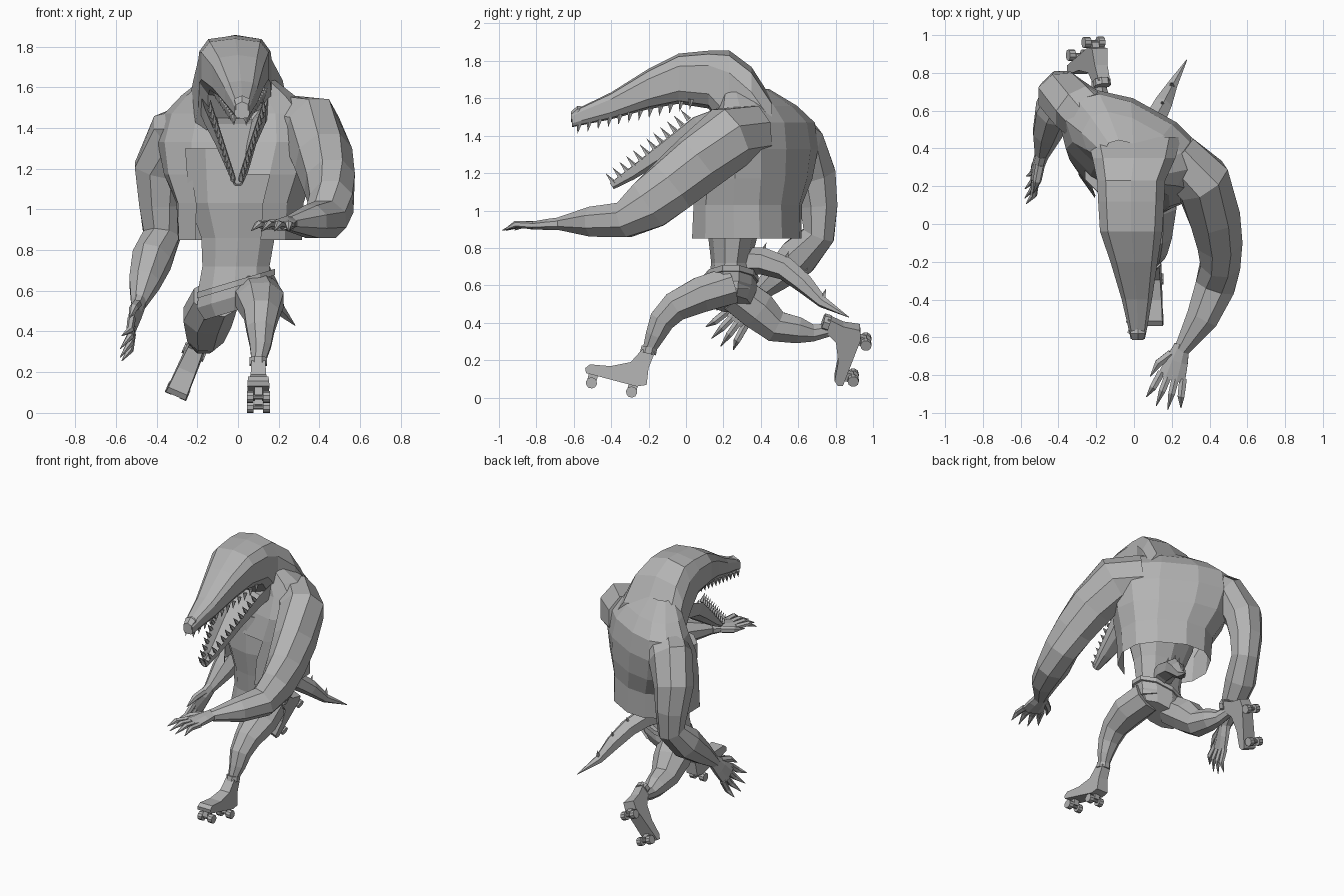
import bpy, bmesh
from math import cos, sin, pi, radians, copysign
from mathutils import Vector, Matrix

cube = bpy.data.objects.get("Cube")
if cube:
    bpy.data.objects.remove(cube, do_unlink=True)

grey = bpy.data.materials.new("plain grey")
grey.use_nodes = True
colour = (0.45, 0.45, 0.45, 1)
grey.diffuse_color = colour
grey.node_tree.nodes["Principled BSDF"].inputs["Base Color"].default_value = colour


def finish(name, bm):
    """Turn a bmesh into a flat shaded grey object."""
    bmesh.ops.recalc_face_normals(bm, faces=bm.faces[:])
    mesh = bpy.data.meshes.new(name)
    bm.to_mesh(mesh)
    bm.free()
    mesh.materials.append(grey)
    obj = bpy.data.objects.new(name, mesh)
    bpy.context.collection.objects.link(obj)
    return obj


def loft(name, stations, up=(0, 0, 1), axis=None, sides=8, square=1.0, caps=True, cut=None, hollow=False):
    """Skin rings (x, y, z, half width, half height) along a path."""
    bm = bmesh.new()
    rings = []
    centres = [Vector(s[:3]) for s in stations]
    last = len(stations) - 1
    grow = 1 / cos(pi / sides) ** square
    for i, station in enumerate(stations):
        tangent = Vector(axis) if axis else centres[min(i + 1, last)] - centres[max(i - 1, 0)]
        side = tangent.cross(Vector(up)).normalized()
        top = side.cross(tangent).normalized()
        width, height = station[3] * grow, station[-1] * grow
        ring = []
        for k in range(sides):
            angle = 2 * pi * (k + 0.5) / sides
            c, s = cos(angle), sin(angle)
            if hollow and s > abs(c):
                s = -.4
            c = copysign(abs(c) ** square, c)
            s = copysign(abs(s) ** square, s)
            ring.append(bm.verts.new(centres[i] + side * width * c + top * height * s))
        rings.append(ring)
    for low, high in zip(rings, rings[1:]):
        for k in range(sides):
            j = (k + 1) % sides
            bm.faces.new((low[k], low[j], high[j], high[k]))
    if caps:
        bm.faces.new(rings[0])
        bm.faces.new(rings[-1])
    if cut:
        doomed = [f for f in bm.faces if cut(f.calc_center_median())]
        bmesh.ops.delete(bm, geom=doomed, context="FACES")
    return finish(name, bm)


def spikes(name, items, radius):
    """One mesh of small pointed cones, given (base, tip) pairs."""
    bm = bmesh.new()
    for base, tip in items:
        way = tip - base
        turn = way.to_track_quat("Z", "Y").to_matrix().to_4x4()
        place = Matrix.Translation(base + way / 2) @ turn
        bmesh.ops.create_cone(bm, cap_ends=True, segments=5, radius1=radius,
                              radius2=0, depth=way.length, matrix=place)
    return finish(name, bm)


def hand(name, wrist, forward, normal):
    """Flat palm with four clawed fingers and a thumb on the inner side."""
    wrist, forward = Vector(wrist), Vector(forward).normalized()
    across = forward.cross(Vector(normal)).normalized()
    up = across.cross(forward)
    at = lambda f, a, u=0: wrist + forward * f + across * a + up * u
    loft(name + "_palm", [(*at(-.03, 0), .04, .035), (*at(.06, 0), .06, .03),
                          (*at(.16, 0), .075, .02)], up=up)
    for i in range(4):
        spread = (i - 1.5) * .04
        reach = .335 - abs(i - 1.5) * .03
        loft(f"{name}_finger_{i + 1}",
             [(*at(.14, spread), .02, .018), (*at(.23, spread * 1.3, .012), .018, .016),
              (*at(reach, spread * 1.6, -.015), .002)], up=up, sides=6)
    loft(name + "_thumb", [(*at(.03, .04), .022), (*at(.1, .09), .02),
                           (*at(.18, .11), .002)], up=up, sides=6)


def skate(name, ankle, forward, up):
    """Boot from a side profile, with a plate, two axles and four wheels."""
    forward = Vector(forward).normalized()
    side = forward.cross(Vector(up)).normalized()
    up = side.cross(forward)
    frame = Matrix((side, forward, up)).transposed().to_4x4()
    frame.translation = Vector(ankle)
    profile = [(-.035, .0), (.035, .0), (.08, -.08), (.18, -.125), (.29, -.14),
               (.31, -.165), (.3, -.19), (.02, -.2), (-.03, -.18), (-.02, -.09)]
    bm = bmesh.new()
    walls = [[bm.verts.new((s * (.033 + .09 * max(0, -u - .05) + .03 * max(0, f)), f, u))
              for f, u in profile] for s in (-1, 1)]
    count = len(profile)
    for wall in walls:
        bm.faces.new(wall)
    for k in range(count):
        j = (k + 1) % count
        bm.faces.new((walls[0][k], walls[0][j], walls[1][j], walls[1][k]))
    for f in (.04, .26):
        block = Matrix.Translation((0, f, -.21)) @ Matrix.Diagonal((.04, .05, .04, 1))
        bmesh.ops.create_cube(bm, size=1, matrix=block)
        for x, radius, depth in ((0, .012, .1), (-.04, .03, .034), (.04, .03, .034)):
            place = Matrix.Translation((x, f, -.235)) @ Matrix.Rotation(pi / 2, 4, "Y")
            bmesh.ops.create_cone(bm, cap_ends=True, segments=10, radius1=radius,
                                  radius2=radius, depth=depth, matrix=place)
    bm.transform(frame)
    finish(name, bm)
    cuff = [(*(frame @ Vector((0, 0, h))), .043) for h in (-.015, .02)]
    loft(name + "_cuff", cuff, up=forward)


# Head running back into the neck hump
loft("head", [(.02, -.61, 1.485, .037, .038), (.02, -.56, 1.505, .048, .048),
              (.015, -.4, 1.56, .08, .07), (.0, -.2, 1.65, .125, .105),
              (-.015, -.04, 1.705, .165, .13), (-.015, .12, 1.7, .175, .15),
              (-.015, .23, 1.62, .18, .23), (.0, .35, 1.5, .22, .26),
              (.0, .46, 1.36, .25, .23)], axis=(0, 1, 0), sides=10, square=.6)
loft("nose", [(.02, -.615, 1.5, .03, .025), (.02, -.58, 1.525, .04, .03),
              (.02, -.53, 1.53, .03, .02)], axis=(0, 1, 0), sides=6)

# Hollow lower jaw
jaw = [(.0, -.4, 1.135, .022, .025), (.0, -.3, 1.2, .05, .04), (-.01, -.1, 1.345, .1, .06),
       (-.015, .06, 1.46, .15, .08), (-.015, .25, 1.52, .17, .1)]
loft("lower_jaw", jaw, square=.7, hollow=True)

# Teeth on both rims
upper_teeth, lower_teeth = [], []
for s in (-1, 1):
    for i in range(12):
        t = i / 11
        x = .01 + s * (.03 + .09 * t)
        root = Vector((x, -.57 + .6 * t, 1.465 + .13 * t))
        upper_teeth.append((root, root + Vector((0, -.01, -.055))))
        x = -.005 + s * (.02 + .11 * t)
        root = Vector((x, -.385 + .4 * t, 1.145 + .34 * t))
        lower_teeth.append((root, root + Vector((0, -.045, .055))))
spikes("upper_teeth", upper_teeth, .016)
spikes("lower_teeth", lower_teeth, .016)

# Twisted torso in an open vest, with the belly inside it
twist = radians(-29)
back = (-sin(twist), cos(twist), 0)
loft("vest", [(.01, .325, .85, .3, .27), (.01, .33, 1.03, .31, .26), (.0, .37, 1.17, .37, .25),
              (.0, .4, 1.33, .41, .23), (.0, .42, 1.47, .38, .19), (.0, .385, 1.56, .29, .15),
              (.0, .32, 1.65, .17, .09)], up=back, axis=(0, 0, 1), sides=12, square=.85, caps=False,
     cut=lambda c: c.z < 1.2 and c.y < .25 and abs(c.x) < .17)
loft("belly", [(-.02, .24, .58, .18, .12), (-.01, .24, .72, .165, .1), (.0, .25, .86, .18, .125),
               (.0, .27, 1.03, .24, .17), (.0, .3, 1.3, .26, .19)], up=(0, 1, 0),
     axis=(0, 0, 1), sides=10)

# Shorts and tilted waistband
loft("shorts", [(-.02, .24, .5, .15, .1), (-.02, .24, .57, .19, .13), (-.01, .24, .65, .19, .13)],
     up=(0, 1, 0), axis=(-.3, 0, 1), sides=10)
loft("waistband", [(-.01, .24, .62, .2, .14), (-.01, .24, .65, .2, .14)],
     up=(0, 1, 0), axis=(-.3, 0, 1), sides=10)

# Arms
loft("left_arm", [(.22, .36, 1.41, .13, .15), (.36, .23, 1.39, .145, .165), (.42, .06, 1.25, .135, .155),
                  (.45, -.08, 1.13, .12, .145), (.46, -.2, 1.03, .105, .135), (.43, -.33, .95, .105, .095),
                  (.36, -.5, .94, .085, .08), (.25, -.67, .93, .04, .035)])
loft("right_arm", [(-.18, .52, 1.4, .13, .14), (-.3, .61, 1.36, .125, .14),
                   (-.38, .685, 1.19, .115, .13), (-.38, .71, 1.02, .1, .105),
                   (-.375, .71, .87, .085, .09), (-.425, .6, .75, .105, .095),
                   (-.46, .48, .64, .075), (-.49, .36, .53, .035)], up=(1, 0, 0))
hand("left_hand", (.245, -.67, .93), (-.32, -1, -.07), (0, 0, 1))
hand("right_hand", (-.49, .36, .53), (-.2, -.55, -.65), (1, 0, 0))

# Legs with skates
loft("left_leg", [(.08, .24, .6, .1, .11), (.11, .08, .55, .095, .115), (.115, -.06, .485, .08, .085),
                  (.11, -.13, .41, .068), (.11, -.165, .33, .052), (.1, -.2, .25, .033)], up=(1, 0, 0))
loft("right_leg", [(-.11, .26, .56, .1, .11), (-.15, .38, .47, .105, .12), (-.16, .48, .38, .085, .09),
                   (-.17, .6, .36, .07), (-.18, .68, .345, .045), (-.19, .76, .36, .035)], up=(1, 0, 0))
skate("left_skate", (.1, -.2, .25), (0, -.97, .22), (0, .2, 1))
skate("right_skate", (-.17, .75, .4), (-.085, -.07, -.2), (.05, -1, .1))

# Tail with spines
tail = [(.01, .27, .73, .065), (.06, .41, .73, .063), (.1, .53, .69, .055),
        (.15, .63, .61, .047), (.2, .73, .51, .027), (.28, .87, .43, .002)]
loft("tail", tail, sides=6)
spines = []
for x, y, z, r in tail[1:5]:
    root = Vector((x, y, z + r * .7))
    spines.append((root, root + Vector((0, .02, .055))))
spikes("tail_spines", spines, .018)
